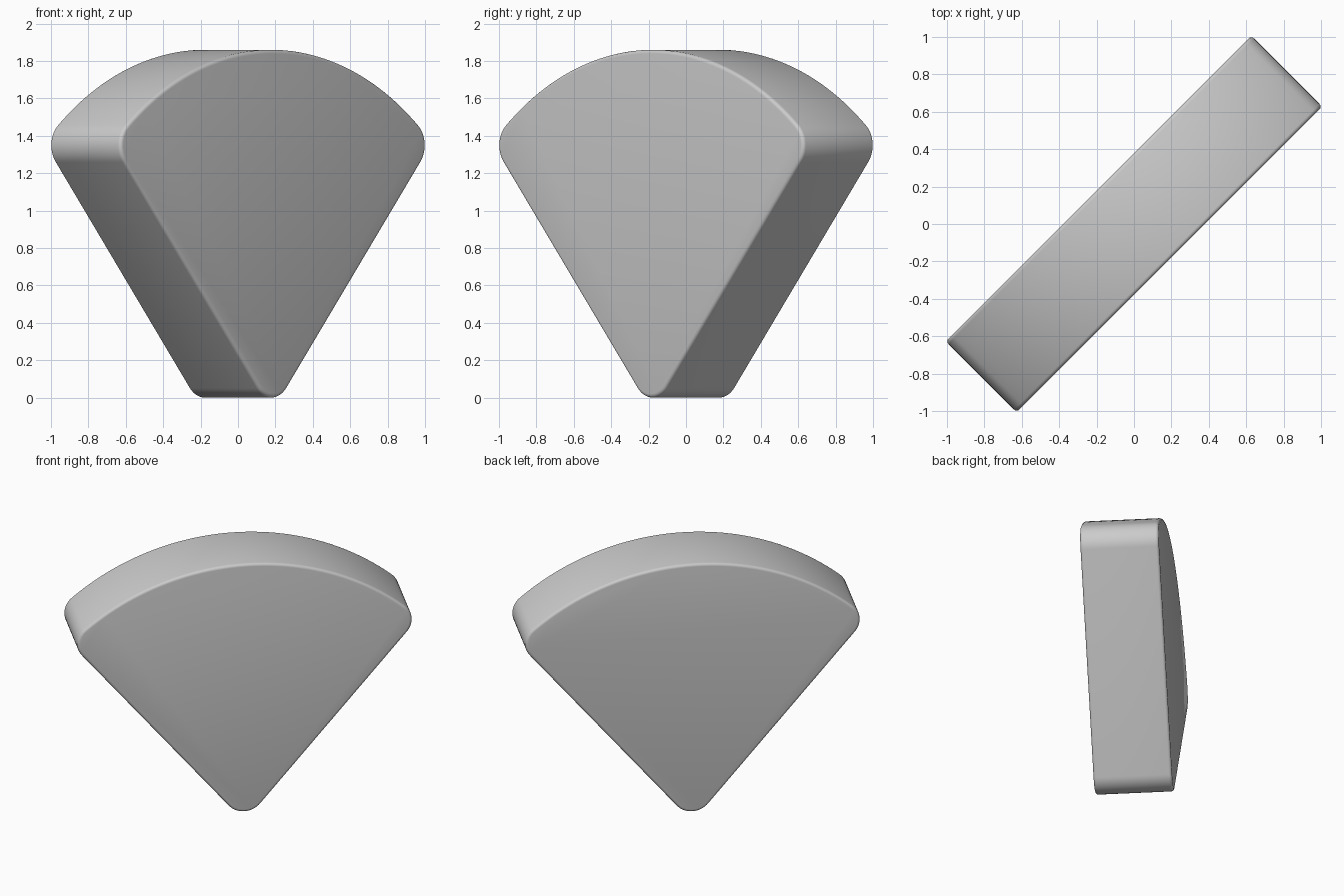
import bpy, bmesh
from math import sin, cos, radians, pi

if "Cube" in bpy.data.objects:
    bpy.data.objects.remove(bpy.data.objects["Cube"])

HALF_ANGLE = radians(40)   # half opening of the wedge
CORNER = 0.142             # corner rounding
REACH = 1.576              # tip centre to corner centres
HALF_DEPTH = 0.268
RIM = 0.02


def arc(cx, cz, radius, start, end, steps):
    """Points on an arc, angles measured from straight up, clockwise."""
    return [(cx + radius * sin(start + (end - start) * i / steps),
             cz + radius * cos(start + (end - start) * i / steps))
            for i in range(steps + 1)]


# Fan profile: curved top, rounded shoulders, rounded tip
a = HALF_ANGLE
sx, sz = REACH * sin(a), CORNER + REACH * cos(a)
profile = arc(0, CORNER, REACH + CORNER, -a, a, 48)
profile += arc(sx, sz, CORNER, a, a + pi / 2, 14)[1:]
profile += arc(0, CORNER, CORNER, a + pi / 2, 1.5 * pi - a, 16)
profile += arc(-sx, sz, CORNER, 1.5 * pi - a, 2 * pi - a, 14)[:-1]

# Extrude the profile and soften both rims
bm = bmesh.new()
front = bm.faces.new([bm.verts.new((x, -HALF_DEPTH, z)) for x, z in profile])
back = bmesh.ops.extrude_face_region(bm, geom=[front], use_keep_orig=True)
bmesh.ops.translate(bm, verts=[v for v in back["geom"] if isinstance(v, bmesh.types.BMVert)],
                    vec=(0, 2 * HALF_DEPTH, 0))
bmesh.ops.recalc_face_normals(bm, faces=bm.faces)
rims = [e for e in bm.edges if abs(e.verts[0].co.y - e.verts[1].co.y) < 1e-5]
bmesh.ops.bevel(bm, geom=rims, offset=RIM, segments=4, profile=0.5, affect='EDGES')
bmesh.ops.recalc_face_normals(bm, faces=bm.faces)

# Turn the wedge onto the diagonal
mesh = bpy.data.meshes.new("rounded_wedge")
for v in bm.verts:
    x, y = v.co.x, v.co.y
    v.co.x, v.co.y = (x - y) * cos(pi / 4), (x + y) * sin(pi / 4)
bm.to_mesh(mesh)
bm.free()
wedge = bpy.data.objects.new("rounded_wedge", mesh)
bpy.context.collection.objects.link(wedge)
bpy.context.view_layer.objects.active = wedge
wedge.select_set(True)
bpy.ops.object.shade_smooth_by_angle(angle=radians(35))
